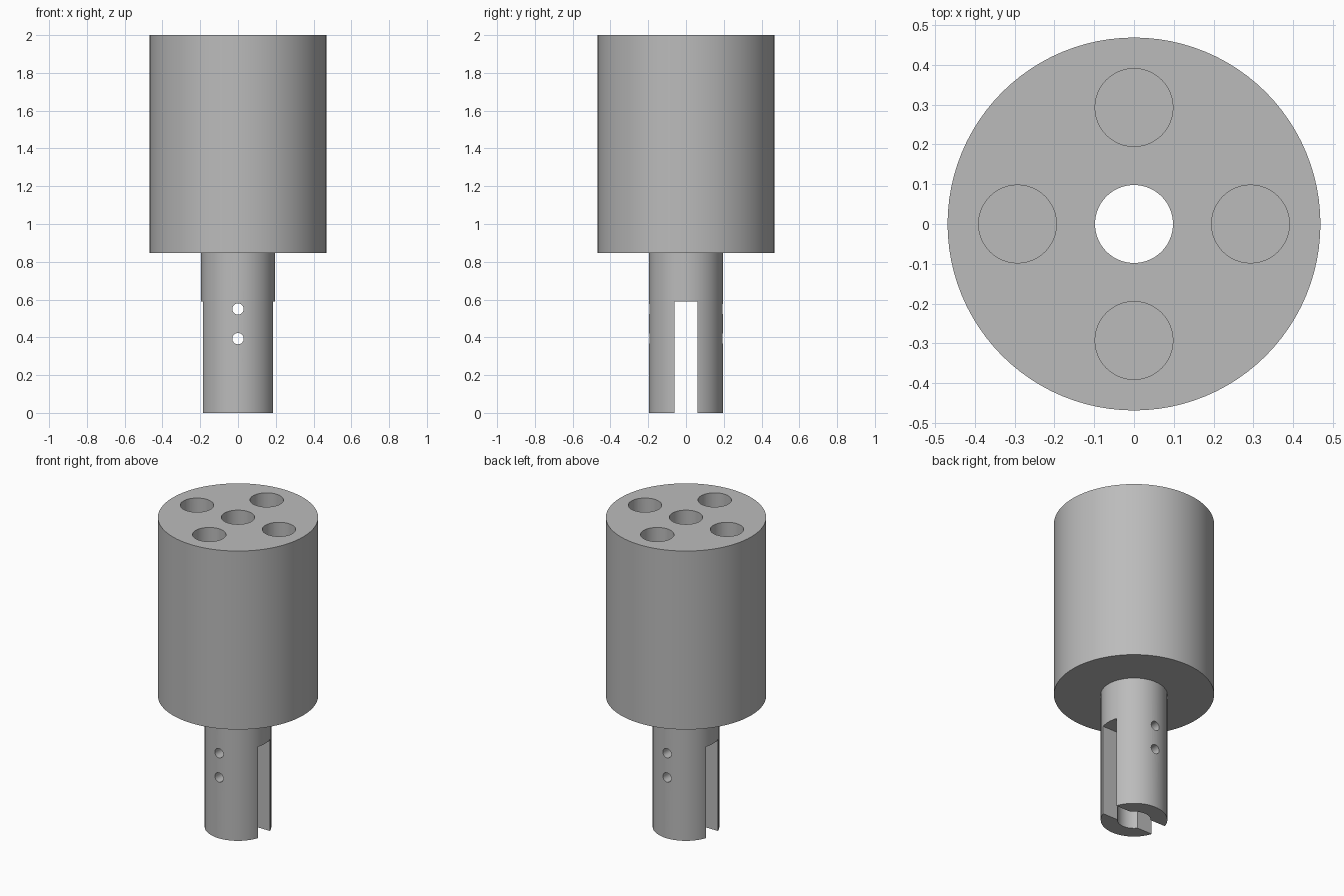
import bpy
import bmesh
import math
from mathutils import Matrix

old = bpy.data.objects.get("Cube")
if old:
    bpy.data.objects.remove(old, do_unlink=True)

BODY_R, SHAFT_R, BORE_R, PIN_R = 0.469, 0.195, 0.098, 0.03
TOP, SHOULDER, SLOT_TOP = 2.0, 0.847, 0.59
SOCKET_RING, SOCKET_DEPTH = 0.293, 0.98
SLOT_WIDTH = 0.12

grey = bpy.data.materials.new("plain grey")
grey.use_nodes = True
colour = (0.5, 0.5, 0.5, 1)
grey.diffuse_color = colour
grey.node_tree.nodes["Principled BSDF"].inputs["Base Color"].default_value = colour


def add_object(name, bm):
    bmesh.ops.recalc_face_normals(bm, faces=bm.faces)
    mesh = bpy.data.meshes.new(name)
    bm.to_mesh(mesh)
    bm.free()
    mesh.materials.append(grey)
    obj = bpy.data.objects.new(name, mesh)
    bpy.context.collection.objects.link(obj)
    return obj


def lathe(name, profile, sides=96):
    """Spin a closed (radius, height) profile around the z axis."""
    bm = bmesh.new()
    rings = []
    for i in range(sides):
        a = math.tau * i / sides
        rings.append([bm.verts.new((r * math.cos(a), r * math.sin(a), z)) for r, z in profile])
    n = len(profile)
    for i in range(sides):
        here, there = rings[i], rings[(i + 1) % sides]
        for j in range(n):
            k = (j + 1) % n
            bm.faces.new((here[j], there[j], there[k], here[k]))
    return add_object(name, bm)


def cylinder(name, radius, length, matrix, sides=48):
    bm = bmesh.new()
    bmesh.ops.create_cone(bm, cap_ends=True, segments=sides, radius1=radius,
                          radius2=radius, depth=length, matrix=matrix)
    return add_object(name, bm)


def cut(target, cutter):
    """Subtract the cutter and throw it away."""
    cutter.hide_render = True
    mod = target.modifiers.new("cut", 'BOOLEAN')
    mod.operation = 'DIFFERENCE'
    mod.solver = 'EXACT'
    mod.object = cutter
    bpy.context.view_layer.objects.active = target
    bpy.ops.object.modifier_apply(modifier=mod.name)
    bpy.data.objects.remove(cutter, do_unlink=True)


# Wide body and narrow shaft with a bore straight through
holder = lathe("stepped_holder", [
    (BORE_R, 0), (SHAFT_R, 0), (SHAFT_R, SHOULDER),
    (BODY_R, SHOULDER), (BODY_R, TOP), (BORE_R, TOP)])

# Four blind sockets in the top
for i in range(4):
    a = math.tau * i / 4
    place = Matrix.Translation((SOCKET_RING * math.cos(a), SOCKET_RING * math.sin(a), TOP))
    cut(holder, cylinder("socket_cutter", BORE_R, 2 * SOCKET_DEPTH, place))

# Open slot across the lower shaft
bm = bmesh.new()
bmesh.ops.create_cube(bm, size=1, matrix=Matrix.Diagonal((1, SLOT_WIDTH, 2 * SLOT_TOP, 1)))
cut(holder, add_object("slot_cutter", bm))

# Two cross pin holes, front to back
for z in (0.393, 0.55):
    place = Matrix.Translation((0, 0, z)) @ Matrix.Rotation(math.pi / 2, 4, 'X')
    cut(holder, cylinder("pin_cutter", PIN_R, 1, place, 32))

# Smooth round walls, crisp edges
bpy.ops.object.select_all(action='DESELECT')
holder.select_set(True)
bpy.context.view_layer.objects.active = holder
bpy.ops.object.shade_smooth_by_angle(angle=math.radians(30))
